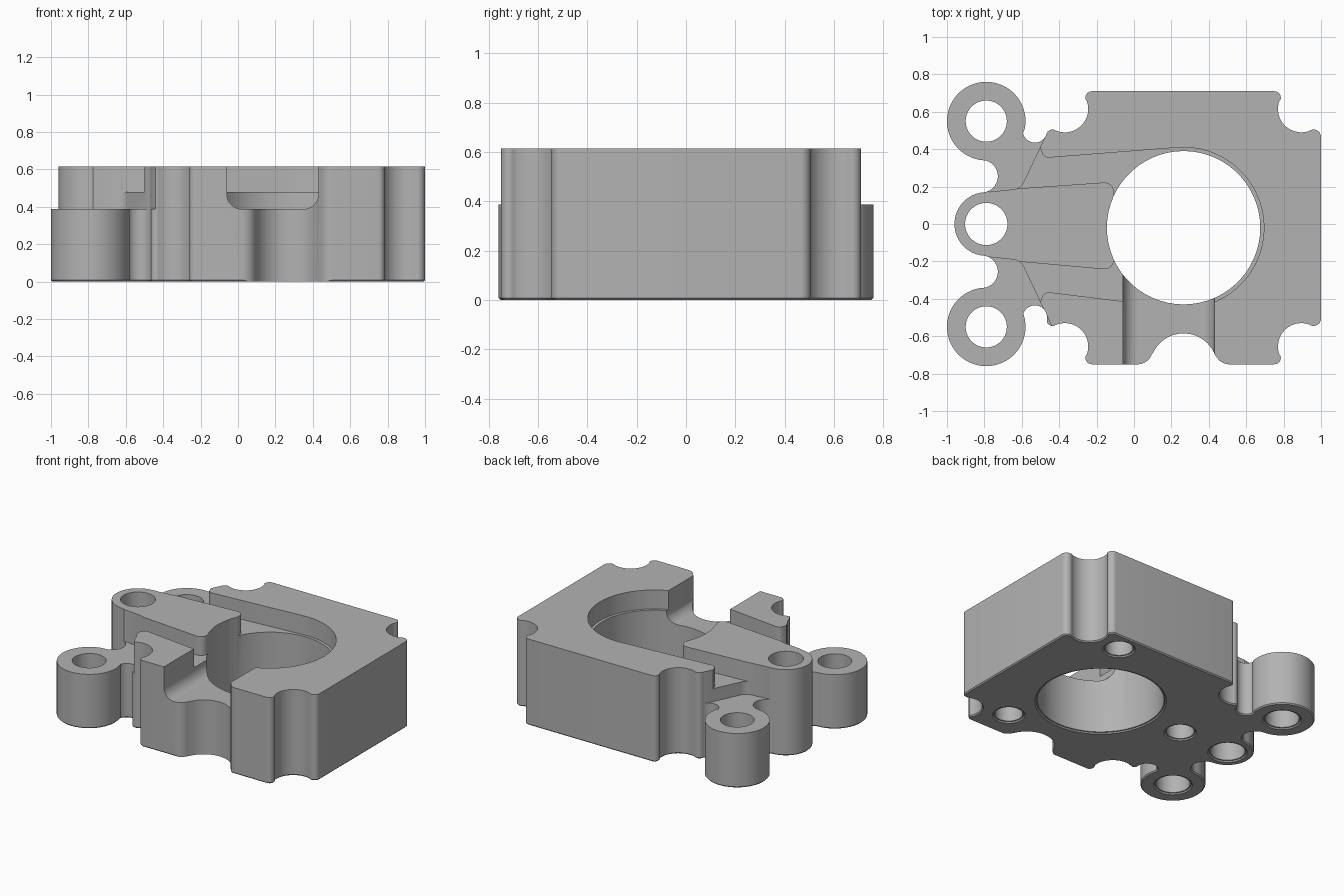
import bpy, bmesh
from math import cos, sin, radians, ceil, hypot

old = bpy.data.objects.get("Cube")
if old:
    bpy.data.objects.remove(old, do_unlink=True)

TOP, LEDGE, FLOOR = 0.615, 0.388, 0.48
BORE = (0.265, -0.02, 0.41)
CHAMFER = 0.008

metal = bpy.data.materials.new("plain_grey")
metal.use_nodes = True
GREY = (0.45, 0.45, 0.45, 1)
metal.diffuse_color = GREY
metal.node_tree.nodes["Principled BSDF"].inputs["Base Color"].default_value = GREY


def arc(cx, cy, r, a0, a1):
    n = ceil(abs(a1 - a0) / (12 if r < 0.06 else 6))
    angles = [radians(a0 + (a1 - a0) * i / n) for i in range(n + 1)]
    return [(cx + r * cos(a), cy + r * sin(a)) for a in angles]


def circle(cx, cy, r):
    return arc(cx, cy, r, 0, 360)[:-1]


def mirrored(points, shift=0.0):
    return [(x, -y - shift) for x, y in reversed(points)]


def inset(points, d):
    """Move a counter-clockwise outline inwards by d."""
    moved = []
    for i, (x, y) in enumerate(points):
        ax, ay = points[i - 1]
        bx, by = points[(i + 1) % len(points)]
        length = hypot(bx - ax, by - ay)
        moved.append((x - d * (by - ay) / length, y + d * (bx - ax) / length))
    return moved


def prism(name, outline, low, high, axis="z", taper=0.0):
    """Closed prism along z or y; taper shrinks the low end."""
    points = []
    for p in outline:
        if not points or hypot(p[0] - points[-1][0], p[1] - points[-1][1]) > 0.005:
            points.append(p)
    bm = bmesh.new()
    rings = []
    for level, ring in ((low, inset(points, taper)), (high, points)):
        rings.append([bm.verts.new((x, y, level) if axis == "z" else (x, level, y))
                      for x, y in ring])
    bottom, top = rings
    bm.faces.new(bottom[::-1])
    bm.faces.new(top)
    for i in range(len(points)):
        bm.faces.new((bottom[i - 1], bottom[i], top[i], top[i - 1]))
    if bm.calc_volume(signed=True) < 0:
        bmesh.ops.reverse_faces(bm, faces=bm.faces[:])
    mesh = bpy.data.meshes.new(name)
    bm.to_mesh(mesh)
    bm.free()
    mesh.materials.append(metal)
    obj = bpy.data.objects.new(name, mesh)
    bpy.context.scene.collection.objects.link(obj)
    return obj


# Outer outline: block with scooped corners, then three mounting lugs
block = (arc(0.96, 0.465, 0.04, 0, 110) + arc(0.895, 0.615, 0.125, -70, -200)
         + arc(0.75, 0.675, 0.035, -15, 90) + arc(-0.225, 0.675, 0.035, 90, 195)
         + arc(-0.37, 0.615, 0.125, 20, -115) + arc(-0.435, 0.47, 0.035, 80, 150))
lugs = (arc(-0.53, 0.5, 0.065, -12, -168) + arc(-0.79, 0.55, 0.21, -17, 265)
        + arc(-0.815, 0.255, 0.087, 84, -74) + arc(-0.79, 0, 0.17, 95, 180))
outline = block + lugs + mirrored(lugs) + mirrored(block, 0.04)
body = prism("housing_body", outline, CHAMFER, TOP)

# Chamfered foot is the same outline drawn in at the bottom
foot = prism("housing_foot", outline, 0, CHAMFER, "z", CHAMFER)


def cut(target, *args):
    """Subtract a prism, moving to the next solver if one returns nothing."""
    cutter = prism("cutter", *args)
    cutter.hide_render = True
    for solver in ("EXACT", "MANIFOLD", "FLOAT"):
        mod = target.modifiers.new("cut", "BOOLEAN")
        mod.operation, mod.solver, mod.object = "DIFFERENCE", solver, cutter
        bpy.context.view_layer.update()
        graph = bpy.context.evaluated_depsgraph_get()
        result = bpy.data.meshes.new_from_object(target.evaluated_get(graph))
        target.modifiers.clear()
        if len(result.polygons) > 6:
            target.data = result
            break
    bpy.data.objects.remove(cutter, do_unlink=True)


# Lower ledge that leaves the outer lugs shorter than the centre one
ledge = ([(-0.4355, 0.55)] + arc(-0.65, 0.25, 0.065, -25, -85)
         + [(-0.77, 0.172), (-0.8, 0.18), (-1.1, 0.2), (-1.1, 0.9), (-0.5, 0.9)])
cut(body, ledge, LEDGE, 1)
cut(body, mirrored(ledge, 0.005), LEDGE, 1)

# Shallow pocket around the bore and along both sides of the centre arm
channel = (arc(-0.455, 0.395, 0.04, -85, -155)
           + [(-0.501, 0.41), (-0.56, 0.41), (-0.66, 0.25), (-0.66, 0.187)])
arm_end = arc(-0.158, 0.172, 0.05, 94, 0)
pocket = (arc(BORE[0], BORE[1], 0.43, -96, 96) + channel + arm_end
          + mirrored(arm_end, 0.02) + mirrored(channel, 0.01))
cut(body, pocket, FLOOR, 1)

# Front slot with rounded floor corners
slot = (arc(0.02, LEDGE + 0.08, 0.08, 180, 270) + arc(0.35, LEDGE + 0.08, 0.08, 270, 360)
        + [(0.43, 0.9), (-0.06, 0.9)])
cut(body, slot, -1, -0.15, "y")

# Concave relief in the front wall
relief = (arc(0.02, -0.67, 0.08, -85, -21) + arc(0.265, -0.765, 0.18, 159, 21)
          + arc(0.51, -0.67, 0.08, 201, 265) + [(0.503, -0.95), (0.027, -0.95)])

# Bore and lug holes run through, the underside holes are blind
through = [BORE, (-0.79, 0.55, 0.11), (-0.79, 0, 0.113), (-0.79, -0.55, 0.11)]
blind = [(0.605, 0.57, 0.09), (0.605, -0.54, 0.09), (-0.39, 0, 0.09)]
for part in (body, foot):
    cut(part, relief, -1, 1.2)
    for hole in through:
        cut(part, circle(*hole), -1, 1.3)
    for hole in blind:
        cut(part, circle(*hole), -1, 0.3)

# Countersink every hole at the underside
for x, y, r in through + blind:
    cut(foot, circle(x, y, r - CHAMFER), -CHAMFER, 3 * CHAMFER, "z", -4 * CHAMFER)

# Smooth the curved walls, keep the edges crisp
bpy.ops.object.select_all(action="DESELECT")
for part in (body, foot):
    part.select_set(True)
bpy.context.view_layer.objects.active = body
bpy.ops.object.shade_smooth_by_angle(angle=radians(30))
